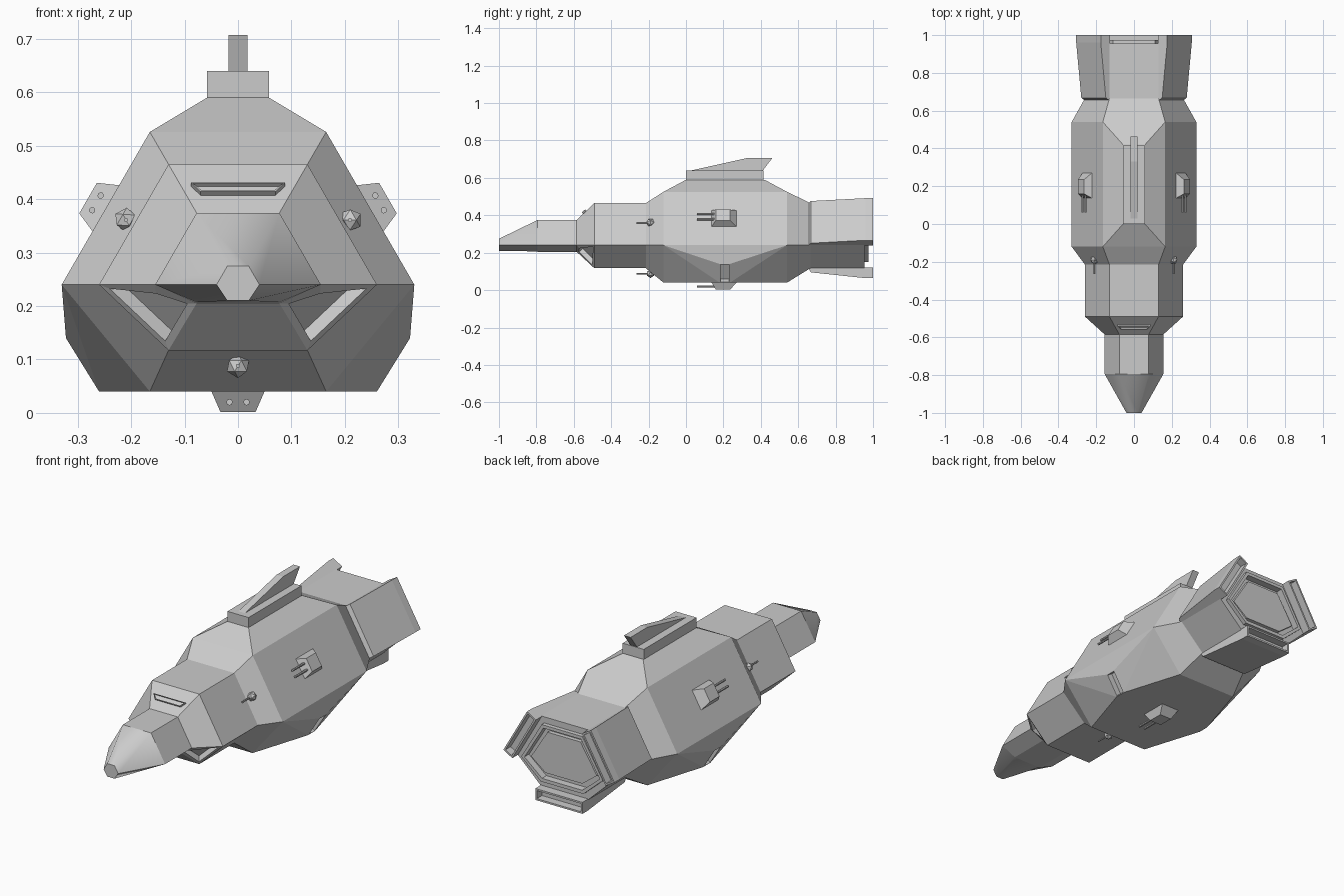
import bpy, bmesh, math
from mathutils import Vector, Matrix

if "Cube" in bpy.data.objects:
    bpy.data.objects.remove(bpy.data.objects["Cube"])

ZC = 0.24  # height of the widest hull line


def hexa(y, r, zb, k=0.866):
    top = ZC + k * r
    return [Vector(p) for p in ((r/2, y, top), (r, y, ZC), (r/2, y, zb),
                                (-r/2, y, zb), (-r, y, ZC), (-r/2, y, top))]


def loft(bm, rings, caps=(True, True)):
    vs = [[bm.verts.new(p) for p in r] for r in rings]
    n = len(vs[0])
    for a, b in zip(vs, vs[1:]):
        for i in range(n):
            bm.faces.new((a[i], a[(i+1) % n], b[(i+1) % n], b[i]))
    if caps[0]:
        bm.faces.new(vs[0])
    if caps[1]:
        bm.faces.new(vs[-1])
    bmesh.ops.recalc_face_normals(bm, faces=bm.faces[:])


def step(bm, face, inset, depth):
    """Inset a face, then push it along its normal (negative = inwards)."""
    face.normal_update()
    bmesh.ops.inset_individual(bm, faces=[face], thickness=inset, depth=0)
    face.normal_update()
    bmesh.ops.inset_individual(bm, faces=[face], thickness=0.0005, depth=depth)


def near(bm, p):
    return min(bm.faces, key=lambda f: (f.calc_center_median() - Vector(p)).length)


def finish(bm, name, smooth=None):
    me = bpy.data.meshes.new(name)
    bm.to_mesh(me)
    bm.free()
    ob = bpy.data.objects.new(name, me)
    bpy.context.collection.objects.link(ob)
    if smooth:
        bpy.context.view_layer.objects.active = ob
        ob.select_set(True)
        bpy.ops.object.shade_smooth_by_angle(angle=smooth)
        ob.select_set(False)
    return ob


# Hull: faceted middle with raised roof and lower side bulges
Y0, Y1 = -0.12, 0.54
bm = bmesh.new()
pts = hexa(Y0, 0.33, 0.04) + hexa(Y1, 0.33, 0.04)
for s in (-1, 1):
    pts += [Vector((s*0.058, y, 0.59)) for y in (0, 0.42)]
    for y in (0.18, 0.235):
        pts += [Vector((s*0.322, y, 0.14)), Vector((s*0.26, y, 0.04))]
bmesh.ops.convex_hull(bm, input=[bm.verts.new(p) for p in pts])
bmesh.ops.dissolve_limit(bm, angle_limit=0.01, verts=bm.verts[:], edges=bm.edges[:])
caps = [f for f in bm.faces if any(all(abs(v.co.y - y) < 1e-4 for v in f.verts) for y in (Y0, Y1))]
bmesh.ops.delete(bm, geom=caps, context='FACES_ONLY')

# Hull: stepped hexagonal neck and engine core
loft(bm, [hexa(-0.795, 0.155, 0.205), hexa(-0.585, 0.155, 0.205), hexa(-0.49, 0.26, 0.117),
          hexa(-0.215, 0.26, 0.117), hexa(Y0, 0.33, 0.04)], (True, False))
loft(bm, [hexa(Y1, 0.33, 0.04), hexa(0.665, 0.26, 0.117), hexa(0.955, 0.26, 0.117)], (False, True))
bmesh.ops.remove_doubles(bm, verts=bm.verts[:], dist=0.0005)
bmesh.ops.recalc_face_normals(bm, faces=bm.faces[:])

# Side bays, chin intakes and stepped rear engine
for s in (-1, 1):
    step(bm, near(bm, (s*0.291, 0.2075, 0.09)), 0.006, -0.03)
    step(bm, near(bm, (s*0.156, -0.5375, 0.2)), 0.022, -0.03)
rear = near(bm, (0, 0.955, 0.27))
for inset, depth in ((0.035, 0.02), (0.018, -0.035), (0.025, 0.02)):
    step(bm, rear, inset, depth)
finish(bm, "hull")

# Nose cone
bm = bmesh.new()
loft(bm, [hexa(-0.795, 0.155, 0.207), hexa(-1.0, 0.04, 0.21)])
finish(bm, "nose_cone", math.radians(62))

# Cockpit window: slim hooded slot on the forward slope
bm = bmesh.new()
n = Vector((0, -0.69, 0.72))


def slope(x, z):
    return Vector((x, -0.585 + (z - 0.374) * 1.044, z))


quad = [slope(-0.088, 0.424), slope(0.088, 0.424), slope(0.07, 0.407), slope(-0.07, 0.407)]
loft(bm, [[p - n*0.005 for p in quad], [p + n*0.01 for p in quad]])
step(bm, max(bm.faces, key=lambda f: f.normal.dot(n)), 0.004, -0.008)
finish(bm, "cockpit_window")


# Dorsal base and fin
def prism(name, profile, hw):
    bm = bmesh.new()
    loft(bm, [[Vector((x, y, z)) for y, z in profile] for x in (-hw, hw)])
    finish(bm, name)


prism("dorsal_base", [(0, 0.585), (0.415, 0.585), (0.415, 0.64), (0, 0.64)], 0.058)
prism("dorsal_fin", [(0.02, 0.638), (0.41, 0.638), (0.462, 0.707), (0.33, 0.707)], 0.018)

# Three flared engine plates on alternating hull faces, hollow at the back
s6 = hexa(0, 0.26, 0.117)
for name, i in (("engine_plate_right", 0), ("engine_plate_bottom", 2), ("engine_plate_left", 4)):
    a, b = s6[i + (1 if i == 2 else 0)], s6[i + 1 - (1 if i == 2 else 0)]
    a, b = s6[i], s6[i + 1]
    t = (b - a).normalized()
    out = Vector((t.z, 0, -t.x))
    if out.dot((a + b)/2 - Vector((0, 0, 0.28))) < 0:
        out = -out
    bm = bmesh.new()
    rings = []
    for y, h in ((0.655, 0.002), (0.668, 0.022), (0.96, 0.053), (1.0, 0.053)):
        Y = Vector((0, y, 0))
        rings.append([a + Y - out*0.004, b + Y - out*0.004, b + Y + out*h, a + Y + out*h])
    loft(bm, rings)
    step(bm, max(bm.faces, key=lambda f: f.calc_center_median().y), 0.012, -0.04)
    finish(bm, name)


def frame(angle, dist, y):
    """Local z points out of a hull face; local y stays along the ship."""
    r = Matrix.Rotation(angle, 4, 'Y')
    return Matrix.Translation((0, y, ZC)) @ r @ Matrix.Translation((0, 0, dist))


def barrel(bm, x, z, y0, y1, r):
    m = Matrix.Translation((x, (y0 + y1)/2, z)) @ Matrix.Rotation(math.pi/2, 4, 'X')
    bmesh.ops.create_cone(bm, cap_ends=True, segments=8, radius1=r, radius2=r,
                          depth=abs(y1 - y0), matrix=m)


A = math.radians(60)
for side, ang, d, d2 in (("right", A, 0.286, 0.242), ("left", -A, 0.286, 0.242),
                         ("bottom", math.pi, 0.2, 0.152)):
    # Twin-barrel turret
    bm = bmesh.new()
    ring = lambda w, y0, y1, z: [Vector(p) for p in ((-w, y0, z), (w, y0, z), (w, y1, z), (-w, y1, z))]
    loft(bm, [ring(0.051, -0.065, 0.073, -0.003), ring(0.033, -0.04, 0.035, 0.038)])
    for x in (-0.016, 0.016):
        barrel(bm, x, 0.02, -0.14, -0.03, 0.006)
    bm.transform(frame(ang, d, 0.2))
    finish(bm, "turret_" + side)
    # Small ball gun ahead of it
    bm = bmesh.new()
    bmesh.ops.create_icosphere(bm, subdivisions=1, radius=0.023)
    barrel(bm, 0, 0, -0.075, 0, 0.004)
    bm.transform(frame(ang, d2, -0.19))
    finish(bm, "ball_gun_" + side)
